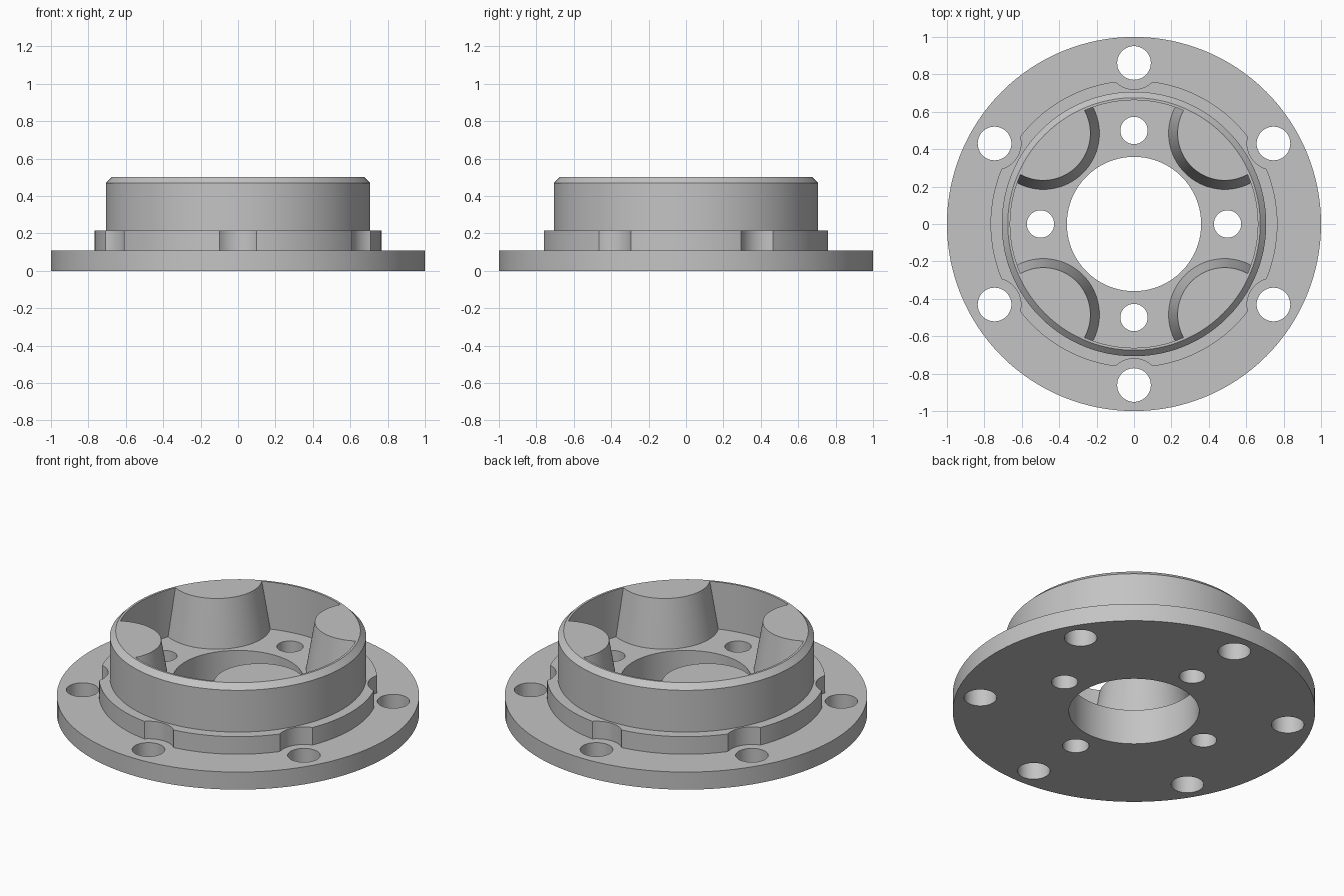
import bpy, bmesh, math

cube = bpy.data.objects.get("Cube")
if cube:
    bpy.data.objects.remove(cube, do_unlink=True)

# Plain grey metal
grey = bpy.data.materials.new("grey_metal")
grey.use_nodes = True
colour = (0.55, 0.55, 0.55, 1)
grey.diffuse_color = colour
grey.node_tree.nodes["Principled BSDF"].inputs["Base Color"].default_value = colour


def turned(name, profile, sides=128, at=(0, 0)):
    """Solid of revolution from (radius, height) points, bottom to top."""
    bm = bmesh.new()
    rings = []
    for r, z in profile:
        rings.append([bm.verts.new((at[0] + r * math.cos(2 * math.pi * i / sides),
                                    at[1] + r * math.sin(2 * math.pi * i / sides), z))
                      for i in range(sides)])
    for low, high in zip(rings, rings[1:]):
        for i in range(sides):
            j = (i + 1) % sides
            bm.faces.new((low[i], low[j], high[j], high[i]))
    bm.faces.new(rings[0][::-1])
    bm.faces.new(rings[-1])
    mesh = bpy.data.meshes.new(name)
    bm.to_mesh(mesh)
    bm.free()
    mesh.materials.append(grey)
    obj = bpy.data.objects.new(name, mesh)
    bpy.context.collection.objects.link(obj)
    return obj


def combine(target, tool, operation):
    """Apply a boolean and discard the tool."""
    mod = target.modifiers.new("boolean", "BOOLEAN")
    mod.operation = operation
    mod.solver = "EXACT"
    mod.object = tool
    bpy.context.view_layer.objects.active = target
    bpy.ops.object.modifier_apply(modifier=mod.name)
    bpy.data.objects.remove(tool, do_unlink=True)


def ring_points(radius, count, start):
    for k in range(count):
        a = math.radians(start + 360 * k / count)
        yield radius * math.cos(a), radius * math.sin(a)


FLANGE, STEP, TOP = 0.107, 0.214, 0.5

# Flange disc, stepped shoulder and chamfered hub
body = turned("flanged_hub", [(1, 0), (1, FLANGE)])
shoulder = turned("shoulder", [(0.767, 0.05), (0.767, STEP)])
for p in ring_points(0.861, 6, 30):
    combine(shoulder, turned("notch", [(0.141, 0), (0.141, 0.4)], 64, p), "DIFFERENCE")
combine(body, shoulder, "UNION")
hub = turned("hub", [(0.707, 0.03), (0.707, 0.468), (0.675, TOP)])
combine(body, hub, "UNION")

# Pocket, leaving four tapered bosses flush with the rim
pocket = turned("pocket", [(0.662, STEP), (0.662, 0.55)])
for p in ring_points(0.686, 4, 45):
    combine(pocket, turned("boss", [(0.303, 0.197), (0.235, 0.6)], 96, p), "DIFFERENCE")
combine(body, pocket, "DIFFERENCE")

# Centre bore and both bolt circles
combine(body, turned("bore", [(0.359, -0.1), (0.359, 0.4)]), "DIFFERENCE")
for p in ring_points(0.861, 6, 30):
    combine(body, turned("flange_hole", [(0.09, -0.1), (0.09, 0.4)], 48, p), "DIFFERENCE")
for p in ring_points(0.5, 4, 0):
    combine(body, turned("floor_hole", [(0.073, -0.1), (0.073, 0.4)], 48, p), "DIFFERENCE")

# Smooth round walls with crisp edges
bpy.ops.object.select_all(action="DESELECT")
body.select_set(True)
bpy.context.view_layer.objects.active = body
bpy.ops.object.shade_smooth_by_angle(angle=math.radians(30))
